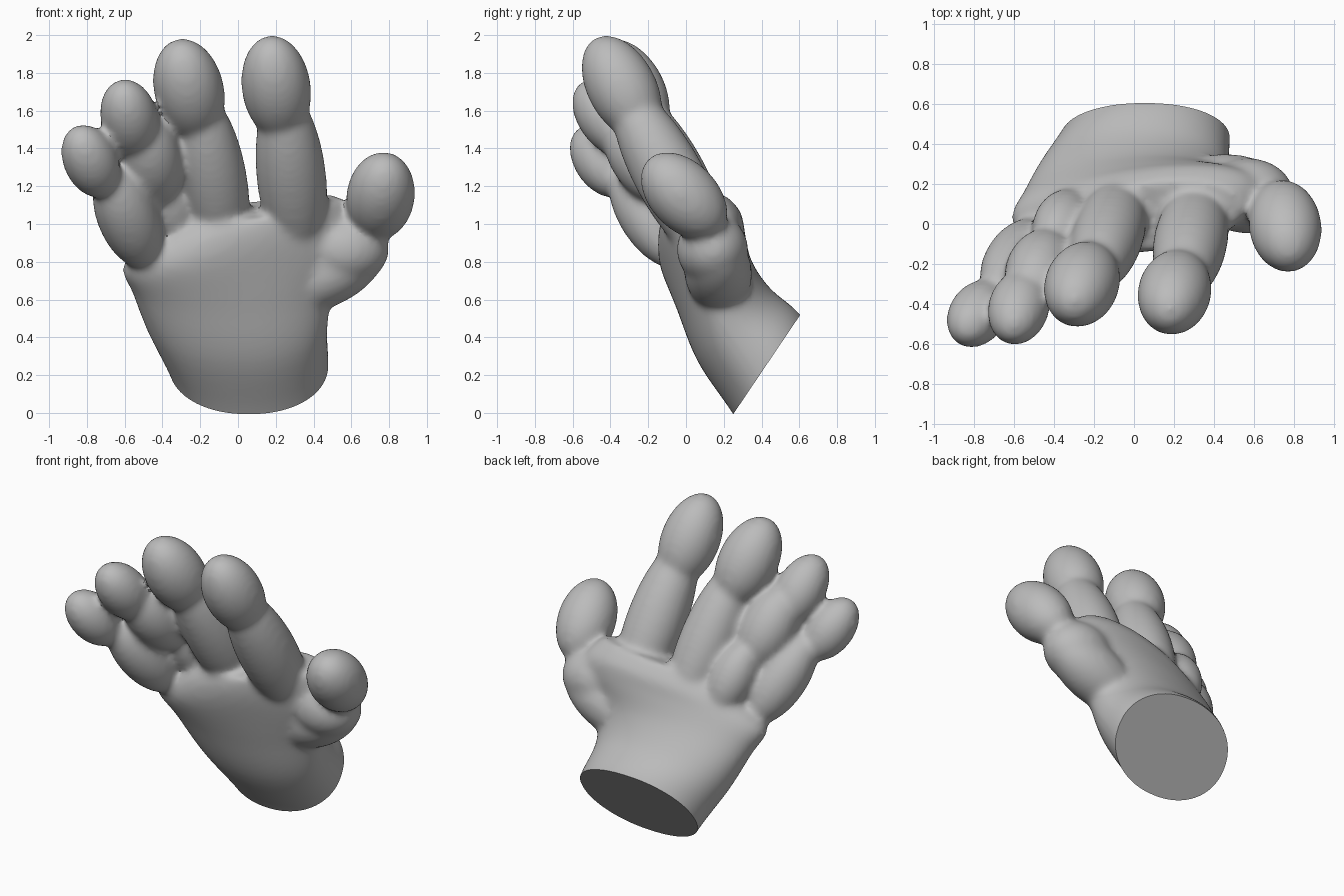
import bpy, bmesh, math
from mathutils import Vector, Matrix

cube = bpy.data.objects.get("Cube")
if cube:
    bpy.data.objects.remove(cube, do_unlink=True)

grey = bpy.data.materials.new("plain grey")
grey.use_nodes = True
grey.diffuse_color = (0.5, 0.5, 0.5, 1)
grey.node_tree.nodes["Principled BSDF"].inputs["Base Color"].default_value = (0.5, 0.5, 0.5, 1)

bm = bmesh.new()


def blob(a, b, r):
    """Ellipsoid with its long axis from a to b."""
    a, b = Vector(a), Vector(b)
    axis = b - a
    m = (Matrix.Translation((a + b) / 2)
         @ axis.to_track_quat('Z', 'Y').to_matrix().to_4x4()
         @ Matrix.Diagonal((r, r, axis.length / 2, 1)))
    bmesh.ops.create_uvsphere(bm, u_segments=32, v_segments=20, radius=1, matrix=m)


def spline(points, steps=5):
    """Smooth curve passing through all points."""
    p = [Vector(q) for q in points]
    p = [2 * p[0] - p[1]] + p + [2 * p[-1] - p[-2]]
    out = []
    for a, b, c, d in zip(p, p[1:], p[2:], p[3:]):
        for k in range(steps):
            t = k / steps
            out.append(b + (c - a) * t / 2 + (a - 2.5 * b + 2 * c - d / 2) * t ** 2
                       + (1.5 * (b - c) + (d - a) / 2) * t ** 3)
    return out + [p[-2]]


def loft(sections, n=48, power=0.94):
    """Skin of rounded rings, each given by centre, half width and half depth vectors."""
    rings = []
    for c, u, v in zip(*(spline(track) for track in zip(*sections))):
        ring = []
        for i in range(n):
            t = math.tau * i / n
            x = math.copysign(abs(math.cos(t)) ** power, math.cos(t))
            y = math.copysign(abs(math.sin(t)) ** power, math.sin(t))
            ring.append(bm.verts.new(c + u * x + v * y))
        rings.append(ring)
    for r0, r1 in zip(rings, rings[1:]):
        for i in range(n):
            j = (i + 1) % n
            bm.faces.new((r0[i], r0[j], r1[j], r1[i]))
    bm.faces.new(rings[0][::-1])
    bm.faces.new(rings[-1])


# Palm, from past the wrist up to the knuckles
loft([
    ((0.09, 0.55, 0.05), (0.39, 0, 0), (0, 0.18, 0.26)),
    ((0.055, 0.425, 0.26), (0.425, 0, 0), (0, 0.18, 0.26)),
    ((-0.005, 0.255, 0.465), (0.48, 0, 0), (0, 0.195, 0.19)),
    ((-0.02, 0.15, 0.675), (0.54, 0.03, 0.03), (0, 0.195, 0.125)),
    ((0.02, 0.09, 0.86), (0.63, 0.075, 0.08), (0, 0.205, 0.08)),
    ((0.08, 0.07, 0.98), (0.54, 0.07, 0.07), (0, 0.205, 0.06)),
    ((0.12, 0.04, 1.08), (0.42, 0.04, 0.06), (0, 0.17, 0.05)),
])

# Index finger
blob((0.335, 0.17, 0.78), (0.23, -0.345, 1.72), 0.185)
blob((0.24, -0.20, 1.46), (0.165, -0.48, 1.985), 0.184)
# Middle finger
blob((-0.05, 0.18, 0.78), (-0.21, -0.30, 1.70), 0.178)
blob((-0.20, -0.16, 1.46), (-0.32, -0.44, 1.965), 0.186)
# Ring finger
blob((-0.30, 0.12, 0.85), (-0.42, -0.10, 1.28), 0.14)
blob((-0.41, -0.08, 1.12), (-0.53, -0.38, 1.58), 0.172)
blob((-0.53, -0.27, 1.37), (-0.62, -0.56, 1.745), 0.153)
# Little finger
blob((-0.48, -0.02, 0.78), (-0.69, -0.36, 1.30), 0.163)
blob((-0.70, -0.33, 1.16), (-0.86, -0.565, 1.505), 0.145)
# Thumb mound, its slope towards the wrist, and thumb
blob((0.34, 0.14, 0.86), (0.80, 0.14, 0.87), 0.19)
blob((0.18, 0.19, 0.60), (0.77, 0.15, 0.89), 0.18)
blob((0.725, 0.18, 0.95), (0.785, -0.20, 1.345), 0.182)

mesh = bpy.data.meshes.new("hand")
bm.to_mesh(mesh)
bm.free()
hand = bpy.data.objects.new("hand", mesh)
bpy.context.collection.objects.link(hand)
bpy.context.view_layer.objects.active = hand
hand.select_set(True)

# Fuse the parts into one soft skin
remesh = hand.modifiers.new("fuse", 'REMESH')
remesh.mode = 'VOXEL'
remesh.voxel_size = 0.018
soften = hand.modifiers.new("soften", 'SMOOTH')
soften.factor = 0.5
soften.iterations = 18
for mod in (remesh.name, soften.name):
    bpy.ops.object.modifier_apply(modifier=mod)

# Flat slanted cut at the wrist
bm = bmesh.new()
bm.from_mesh(hand.data)
cut = bmesh.ops.bisect_plane(bm, geom=bm.verts[:] + bm.edges[:] + bm.faces[:],
                             plane_co=(0, 0.43, 0.26), plane_no=(0, 0.83, -0.56),
                             clear_outer=True)
rim = [e for e in cut["geom_cut"] if isinstance(e, bmesh.types.BMEdge)]
bmesh.ops.holes_fill(bm, edges=rim, sides=0)
bmesh.ops.recalc_face_normals(bm, faces=bm.faces[:])
bm.to_mesh(hand.data)
bm.free()

hand.data.materials.clear()
hand.data.materials.append(grey)
bpy.ops.object.shade_smooth_by_angle(angle=math.radians(40))
